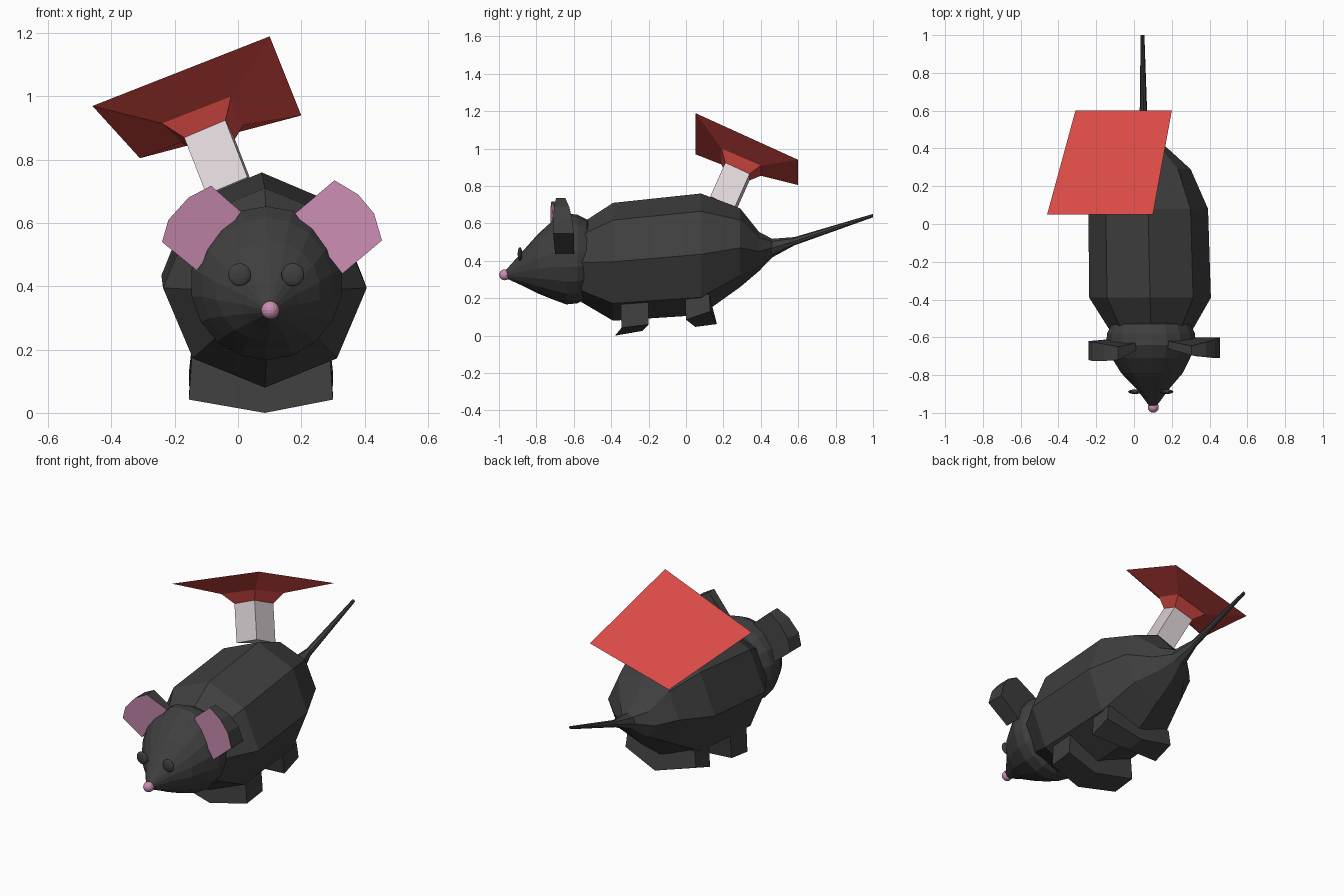
import bpy, bmesh, math
from mathutils import Vector

if "Cube" in bpy.data.objects:
    bpy.data.objects.remove(bpy.data.objects["Cube"])


def material(name, rgb):
    m = bpy.data.materials.new(name)
    m.diffuse_color = (*rgb, 1)
    m.use_nodes = True
    m.node_tree.nodes["Principled BSDF"].inputs["Base Color"].default_value = m.diffuse_color
    return m


FUR = material("dark_fur", (0.05, 0.05, 0.05))
PINK = material("pink", (0.6, 0.27, 0.45))
RED = material("red", (0.7, 0.07, 0.06))
PALE = material("pale", (0.72, 0.65, 0.68))


def skin(name, rings, mats, first_cap=0):
    """Join equal-length point rings with quads and cap both ends."""
    bm = bmesh.new()
    rows = [[bm.verts.new(p) for p in ring] for ring in rings]
    n = len(rows[0])
    for a, b in zip(rows, rows[1:]):
        for i in range(n):
            j = (i + 1) % n
            bm.faces.new((a[i], a[j], b[j], b[i]))
    bm.faces.new(rows[0]).material_index = first_cap
    bm.faces.new(rows[-1])
    bmesh.ops.recalc_face_normals(bm, faces=bm.faces)
    me = bpy.data.meshes.new(name)
    bm.to_mesh(me)
    bm.free()
    for m in mats:
        me.materials.append(m)
    ob = bpy.data.objects.new(name, me)
    bpy.context.collection.objects.link(ob)
    return ob


def loft(name, stations, n, mat):
    """Elliptical sections (x, y, z, rx, rz) along y."""
    rings = [[(x + rx * math.sin(math.tau * i / n), y, z + rz * math.cos(math.tau * i / n))
              for i in range(n)] for x, y, z, rx, rz in stations]
    return skin(name, rings, [mat])


def ball(name, loc, scale, mat):
    bm = bmesh.new()
    bmesh.ops.create_uvsphere(bm, u_segments=16, v_segments=10, radius=1)
    for v in bm.verts:
        v.co = Vector(v.co[i] * scale[i] + loc[i] for i in range(3))
    me = bpy.data.meshes.new(name)
    bm.to_mesh(me)
    bm.free()
    me.materials.append(mat)
    bpy.context.collection.objects.link(bpy.data.objects.new(name, me))


# Body tapering into the tail
loft("body_and_tail", [
    (0.09, -0.56, 0.39, 0.22, 0.21),
    (0.085, -0.39, 0.395, 0.322, 0.315),
    (0.075, 0.08, 0.435, 0.317, 0.325),
    (0.07, 0.29, 0.47, 0.23, 0.21),
    (0.06, 0.39, 0.45, 0.13, 0.105),
    (0.055, 0.46, 0.468, 0.05, 0.05),
    (0.05, 0.58, 0.505, 0.02, 0.022),
    (0.045, 1.0, 0.642, 0.01, 0.009)], 8, FUR)

# Head narrowing to the snout
loft("head", [
    (0.09, -0.50, 0.41, 0.15, 0.15),
    (0.09, -0.53, 0.41, 0.212, 0.212),
    (0.09, -0.58, 0.41, 0.237, 0.237),
    (0.09, -0.64, 0.41, 0.24, 0.243),
    (0.09, -0.71, 0.405, 0.21, 0.212),
    (0.095, -0.79, 0.385, 0.165, 0.16),
    (0.1, -0.87, 0.36, 0.09, 0.095),
    (0.1, -0.96, 0.33, 0.022, 0.024)], 18, FUR)

ball("nose", (0.102, -0.97, 0.325), (0.029, 0.029, 0.029), PINK)
for side, x in (("left", 0.005), ("right", 0.173)):
    ball(side + "_eye", (x, -0.888, 0.437), (0.036, 0.012, 0.036), FUR)

# Wedge-shaped ears: outline as (x, z, front y, back y), pink in front
EARS = {
    "right_ear": [(0.18, 0.63, -0.66, -0.62), (0.305, 0.735, -0.695, -0.645),
                  (0.38, 0.69, -0.705, -0.625), (0.43, 0.63, -0.71, -0.61),
                  (0.455, 0.545, -0.71, -0.60), (0.33, 0.44, -0.70, -0.60)],
    "left_ear": [(0.01, 0.635, -0.67, -0.63), (-0.085, 0.718, -0.72, -0.65),
                 (-0.157, 0.68, -0.725, -0.635), (-0.22, 0.61, -0.725, -0.625),
                 (-0.24, 0.54, -0.72, -0.62), (-0.13, 0.45, -0.70, -0.61)],
}
for name, pts in EARS.items():
    skin(name, [[(x, yf, z) for x, z, yf, yb in pts],
                [(x, yb, z) for x, z, yf, yb in pts]], [FUR, PINK], first_cap=1)


# Broad feet, each pair one V-shaped block under the belly
def foot_pair(name, top, outer, middle, top_z, outer_z, middle_z):
    rings = []
    for k in range(2):
        rings.append([(-0.145, top[k], top_z), (-0.155, outer[k], outer_z[k]),
                      (0.085, middle[k], middle_z[k]), (0.3, outer[k], outer_z[k]),
                      (0.29, top[k], top_z)])
    skin(name, rings, [FUR])


foot_pair("front_feet", (-0.35, -0.2), (-0.345, -0.2), (-0.38, -0.235),
          0.19, (0.042, 0.06), (0.0, 0.025))
foot_pair("rear_feet", (-0.005, 0.125), (0.0, 0.13), (0.05, 0.165),
          0.22, (0.085, 0.13), (0.047, 0.062))

# Leaning stalk and flared red cap on the back
stem_top = [Vector(p) for p in ((-0.17, 0.21, 0.87), (-0.04, 0.21, 0.925),
                                (-0.01, 0.34, 0.865), (-0.135, 0.34, 0.83))]
shift = Vector((0.07, -0.08, -0.18))
skin("stalk", [[p + shift for p in stem_top], stem_top], [PALE])
skin("cap", [stem_top,
             [(-0.24, 0.19, 0.915), (-0.022, 0.19, 1.0), (0.017, 0.40, 0.91), (-0.18, 0.40, 0.855)],
             [(-0.46, 0.05, 0.97), (0.1, 0.05, 1.19), (0.2, 0.6, 0.94), (-0.31, 0.6, 0.805)]], [RED])
